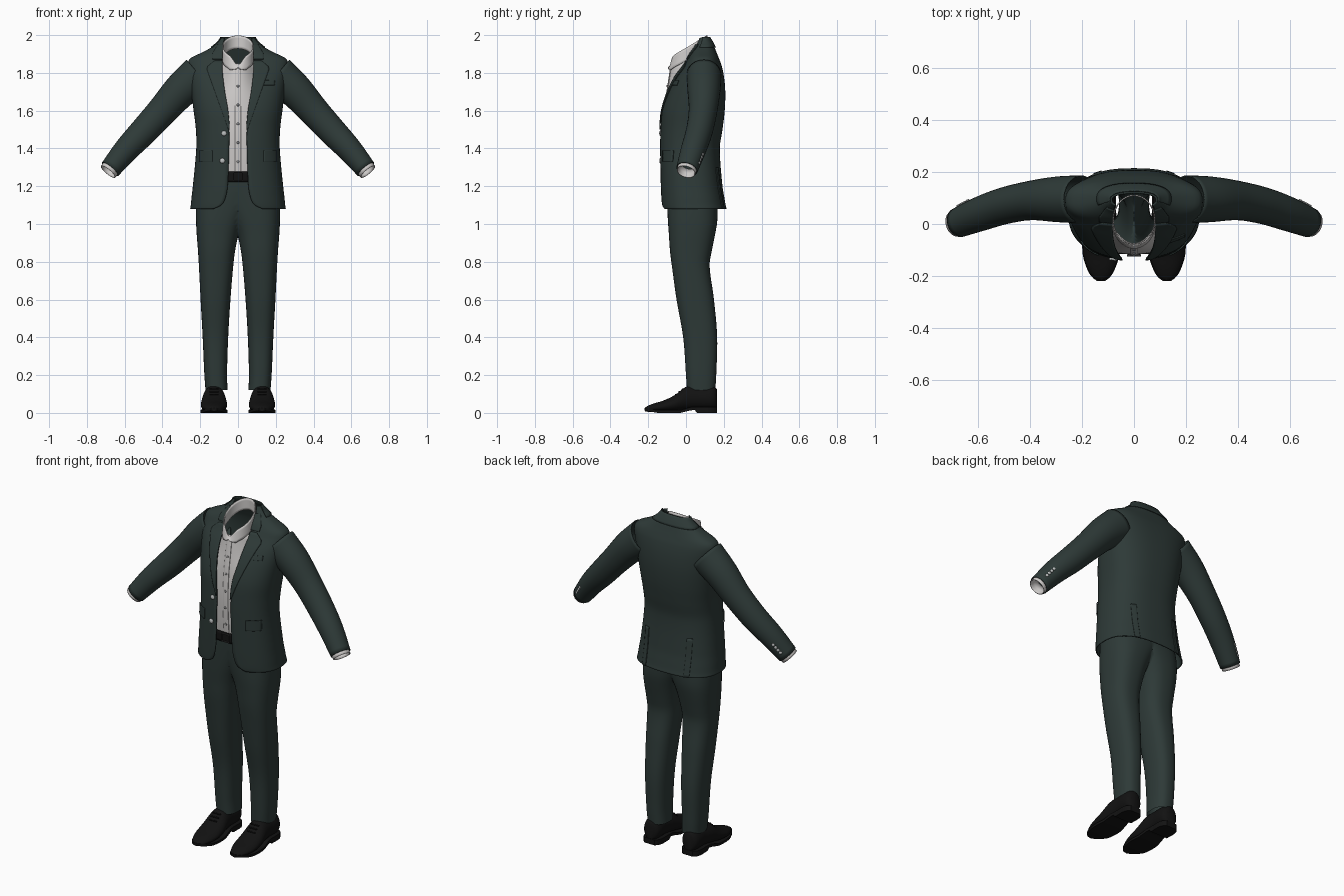
import bpy, bmesh, math
from mathutils import Vector, Matrix

if "Cube" in bpy.data.objects:
    bpy.data.objects.remove(bpy.data.objects["Cube"])

def material(name, r, g, b):
    m = bpy.data.materials.new(name)
    m.diffuse_color = (r, g, b, 1)
    m.use_nodes = True
    m.node_tree.nodes["Principled BSDF"].inputs["Base Color"].default_value = m.diffuse_color
    return m

SUIT = material("dark green cloth", .027, .042, .039)
SHIRT = material("white cotton", .62, .60, .59)
BLACK = material("black leather", .006, .006, .006)
BUTTON = material("pale button", .5, .52, .52)
PEARL = material("grey button", .28, .28, .28)
METAL = material("dark buckle", .03, .03, .03)
N = 2.5  # squareness of the body sections

def spow(v, n=N):
    return math.copysign(abs(v) ** (2 / n), v)

def interp(table, t):
    # smooth interpolation of table rows keyed by their first value
    k = 0
    while k < len(table) - 2 and t > table[k + 1][0]:
        k += 1
    a, b = table[k], table[k + 1]
    p, q = table[max(k - 1, 0)], table[min(k + 2, len(table) - 1)]
    h = b[0] - a[0]
    s = min(max((t - a[0]) / h, 0), 1)
    out = []
    for i in range(1, len(a)):
        m0 = (b[i] - p[i]) / (b[0] - p[0]) * h
        m1 = (q[i] - a[i]) / (q[0] - a[0]) * h
        out.append((2*s**3 - 3*s*s + 1)*a[i] + (s**3 - 2*s*s + s)*m0
                   + (3*s*s - 2*s**3)*b[i] + (s**3 - s*s)*m1)
    return out

def finish(name, bm, mat, thick=0, mirror=False, bisect=False, angle=50):
    bmesh.ops.recalc_face_normals(bm, faces=bm.faces)
    me = bpy.data.meshes.new(name)
    bm.to_mesh(me)
    bm.free()
    me.materials.append(mat)
    ob = bpy.data.objects.new(name, me)
    bpy.context.collection.objects.link(ob)
    bpy.ops.object.select_all(action='DESELECT')
    ob.select_set(True)
    bpy.context.view_layer.objects.active = ob
    bpy.ops.object.shade_smooth_by_angle(angle=math.radians(angle))
    if mirror:
        md = ob.modifiers.new("mirror", 'MIRROR')
        md.use_bisect_axis[0] = bisect
        md.use_clip = bisect
    if thick:
        md = ob.modifiers.new("thickness", 'SOLIDIFY')
        md.thickness = thick
        md.offset = 0
    return ob

def loft(name, rings, mat, closed=True, caps=False, **kw):
    bm = bmesh.new()
    rows = [[bm.verts.new(p) for p in r] for r in rings]
    n = len(rows[0])
    for a, b in zip(rows, rows[1:]):
        for i in range(n if closed else n - 1):
            j = (i + 1) % n
            bm.faces.new((a[i], a[j], b[j], b[i]))
    if caps:
        bm.faces.new(rows[0])
        bm.faces.new(rows[-1])
    return finish(name, bm, mat, **kw)

def steps(a, b, n):
    return [a + (b - a) * i / n for i in range(n + 1)]

def oval(cx, cy, rx, ry, z, n=40, e=N):
    return [(cx + rx * spow(math.sin(2*math.pi*i/n), e),
             cy - ry * spow(math.cos(2*math.pi*i/n), e), z) for i in range(n)]

# Jacket sections: height, half width, front y, back y, half opening
BODY = [(1.08, .25, -.125, .212, .13), (1.10, .247, -.128, .207, .088), (1.14, .243, -.13, .2, .066),
        (1.2, .236, -.132, .19, .055), (1.4, .218, -.135, .176, .047), (1.5, .22, -.133, .19, .047),
        (1.6, .232, -.125, .202, .055), (1.7, .245, -.095, .205, .072), (1.78, .255, -.055, .198, .082),
        (1.84, .262, -.01, .185, .086), (1.875, .25, .01, .172, .085), (1.905, .19, .025, .16, .083),
        (1.935, .135, .045, .148, .08), (1.97, .095, .06, .13, .074), (1.985, .085, .065, .118, .07)]

def body_ring(z, off=0, segs=72):
    w, f, b, o = interp(BODY, z)
    cy, ry, w = (f + b) / 2, (b - f) / 2 + off, w + off
    p0 = math.asin(min(1, o / w) ** (N / 2))
    return [(w * spow(math.sin(p)), cy - ry * spow(math.cos(p)), z) for p in steps(p0, 2*math.pi - p0, segs)]

def body_y(x, z, off, side=-1):
    w, f, b, _ = interp(BODY, z)
    u = min(abs(x) / (w + off), .995)
    return (f + b) / 2 + side * ((b - f) / 2 + off) * (1 - u ** N) ** (1 / N)

heights = steps(1.08, 1.14, 8) + steps(1.14, 1.84, 36)[1:] + steps(1.84, 1.985, 16)[1:]
loft("jacket_body", [body_ring(z) for z in heights], SUIT, closed=False, thick=.006)
loft("jacket_collar_back", [body_ring(z, .008)[10:63] for z in steps(1.935, 1.988, 5)], SUIT, closed=False, thick=.005)

def patch(name, z0, z1, x0, x1, off=.007, side=-1, mirror=True, n=14, mat=SUIT):
    # cloth strip lying on the jacket surface between x0(z) and x1(z)
    rows = [[(x, body_y(x, z, off, side), z) for x in steps(x0(z), x1(z), 8)] for z in steps(z0, z1, n)]
    return loft(name, rows, mat, closed=False, thick=.005, mirror=mirror)

def opening(z):
    return interp(BODY, z)[3] - .003

patch("lapel", 1.5, 1.865, opening, lambda z: .05 + .115 * min((z - 1.5) / .32, 1) - max(0, z - 1.83) * 1.2, n=24)
patch("collar_front", 1.872, 1.95, opening, lambda z: .135 - max(0, z - 1.9) * .6)
patch("pocket_flap", 1.33, 1.39, lambda z: .135, lambda z: .205, .006)
patch("breast_pocket", 1.735, 1.76, lambda z: .115 , lambda z: .195, .005, mirror=False)
patch("back_vent", 1.08, 1.3, lambda z: .125, lambda z: .155, .004, side=1)

# Sleeves: centre x, y, z, radius across, radius in y
ARM = [(0, .205, .095, 1.79, .102, .09), (1, .30, .095, 1.71, .09, .085), (2, .40, .09, 1.60, .078, .073),
       (3, .50, .07, 1.49, .072, .068), (4, .59, .04, 1.395, .064, .064), (5, .677, .005, 1.29, .053, .055)]

def arm_frame(t):
    x, y, z, rn, ry = interp(ARM, t)
    a, b = interp(ARM, max(t - .05, 0)), interp(ARM, min(t + .05, 5))
    d = (Vector(b[:3]) - Vector(a[:3])).normalized()
    side = Vector((0, 1, 0))
    side = (side - d * side.dot(d)).normalized()
    return Vector((x, y, z)), d, side, side.cross(d), rn, ry

def arm_ring(t, shrink=0, push=0, n=32):
    c, d, s, u, rn, ry = arm_frame(t)
    return [c + d * push + s * (ry - shrink) * math.cos(2*math.pi*i/n)
            + u * (rn - shrink) * math.sin(2*math.pi*i/n) for i in range(n)]

loft("sleeve", [arm_ring(t) for t in steps(0, 5, 30)], SUIT, thick=.005, mirror=True)
loft("shirt_cuff", [arm_ring(5, .006, p) for p in (-.04, -.01, .006, .018)], SHIRT, thick=.004, mirror=True)

def button(name, loc, normal, r, mat, mirror=False):
    bm = bmesh.new()
    rot = Vector(normal).to_track_quat('Z', 'Y').to_matrix().to_4x4()
    bmesh.ops.create_uvsphere(bm, u_segments=14, v_segments=8, radius=r,
                              matrix=Matrix.Translation(loc) @ rot @ Matrix.Diagonal((1, 1, .45, 1)))
    finish(name, bm, mat, mirror=mirror)

for i in range(4):
    c, d, s, u, rn, ry = arm_frame(4.28 + i * .14)
    if u.z < 0:
        u = -u
    out = s * math.cos(.35) + u * math.sin(.35)
    button(f"sleeve_button_{i+1}", c + s * ry * math.cos(.35) + u * rn * math.sin(.35) + out * .004, out, .009, BUTTON, True)
for i, (x, z) in enumerate(((-.074, 1.48), (-.083, 1.335))):
    button(f"jacket_button_{i+1}", (x, body_y(x, z, .006), z), (0, -1, 0), .014, BUTTON)

# Shirt front: height, centre y, curvature
FRONT = [(1.24, -.1, 1), (1.35, -.11, 1), (1.5, -.115, 1.5), (1.65, -.105, 3), (1.75, -.09, 6), (1.86, -.074, 10)]

def shirt_row(z, half, off=0, n=16):
    yc, k = interp(FRONT, z)
    return [(x, yc - off + k * x * x, z) for x in steps(-half, half, n)]

loft("shirt_front", [shirt_row(z, .105) for z in steps(1.24, 1.85, 24)], SHIRT, closed=False, thick=.004)
loft("shirt_placket", [shirt_row(z, .016, .004, 4) for z in steps(1.24, 1.84, 24)], SHIRT, closed=False, thick=.004)
for i in range(5):
    z = 1.33 + i * .1
    button(f"shirt_button_{i+1}", (0, interp(FRONT, z)[0] - .007, z), (0, -1, 0), .007, PEARL)

# Shirt collar, high at the back and dipping to a V in front
def collar_row(f):
    row = []
    for i in range(65):
        a = -math.pi + 2 * math.pi * i / 64
        y = .015 - .095 * math.cos(a)
        top = 1.885 + (y + .08) / .19 * .113 - .045 * math.exp(-(a / .35) ** 2)
        drop = .07 * min(1, .15 + abs(a) / .55)
        g = 1 + .14 * f * max(0, math.cos(a))
        row.append((.08 * math.sin(a) * g, .015 - .095 * math.cos(a) * g, top - drop * f))
    return row[:-1]

loft("shirt_collar", [collar_row(f) for f in steps(0, 1, 5)], SHIRT, thick=.005)

# Trouser legs: height, inner x, outer x, front y, back y
LEG = [(.12, .055, .172, .005, .155), (.2, .058, .178, 0, .16), (.4, .052, .187, -.015, .165),
       (.6, .04, .198, -.05, .148), (.78, .025, .207, -.075, .125), (.86, .015, .212, -.085, .137),
       (.95, -.005, .219, -.091, .155), (1.02, -.035, .222, -.096, .166), (1.12, -.1, .22, -.1, .165),
       (1.27, -.2, .2, -.105, .135)]

def leg_ring(z, off=0):
    i, o, f, b = interp(LEG, z)
    return oval((i + o) / 2, (f + b) / 2, (o - i) / 2 + off, (b - f) / 2 + off, z)

loft("trousers", [leg_ring(z) for z in steps(.12, 1.27, 46)], SUIT, mirror=True, bisect=True)

# Belt and buckle
loft("belt", [oval(0, .015, .203, .128, z, 56) for z in (1.222, 1.235, 1.265, 1.278)], BLACK, thick=.008)
for name, x, z, sx, sz in (("buckle_top", 0, 1.272, .05, .005), ("buckle_bottom", 0, 1.228, .05, .005),
                           ("buckle_left", -.024, 1.25, .005, .046), ("buckle_right", .024, 1.25, .005, .046)):
    bm = bmesh.new()
    bmesh.ops.create_cube(bm, size=1, matrix=Matrix.Translation((x, -.121, z)) @ Matrix.Diagonal((sx, .008, sz, 1)))
    finish(name, bm, METAL)

# Shoe uppers: y, half width, top z, bottom z
SHOE = [(-.218, .012, .026, .008), (-.205, .032, .036, .006), (-.17, .052, .05, .006), (-.12, .067, .065, .006),
        (-.06, .069, .094, .008), (0, .061, .138, .016), (.06, .054, .145, .022), (.12, .054, .145, .022),
        (.15, .046, .14, .022), (.163, .03, .125, .026)]
shoe = []
for y in steps(-.218, .163, 36):
    w, t, b = interp(SHOE, y)
    shoe.append([(.127 + w * spow(math.cos(a)) * (1 - .12 * max(0, math.sin(a))), y, (t + b) / 2 + (t - b) / 2 * spow(math.sin(a), 2.1))
                 for a in steps(0, 2 * math.pi, 28)[:-1]])
loft("shoe_upper", shoe, BLACK, caps=True, mirror=True)
sole = []
for y in steps(-.22, .165, 36):
    w = interp(SHOE, max(-.218, min(y, .163)))[0] + .003
    lift = .018 * min(1, max(0, (y + .03) / .06))
    b = 0 if y > .055 else lift * .8 + .012 * max(0, (-.15 - y) / .07)
    sole.append([(.127 + sx * w, y, z) for sx, z in ((-1, b), (1, b), (1, max(b, lift) + .014), (-1, max(b, lift) + .014))])
loft("shoe_sole_and_heel", sole, BLACK, caps=True, mirror=True, angle=30)
for i in range(3):
    y = -.055 + i * .018
    bm = bmesh.new()
    z = interp(SHOE, y)[1]
    bmesh.ops.create_cone(bm, cap_ends=True, segments=8, radius1=.004, radius2=.004, depth=.05,
                          matrix=Matrix.Translation((.127, y, z)) @ Matrix.Rotation(math.pi / 2, 4, 'Y'))
    finish(f"shoe_lace_{i+1}", bm, BLACK, mirror=True)
